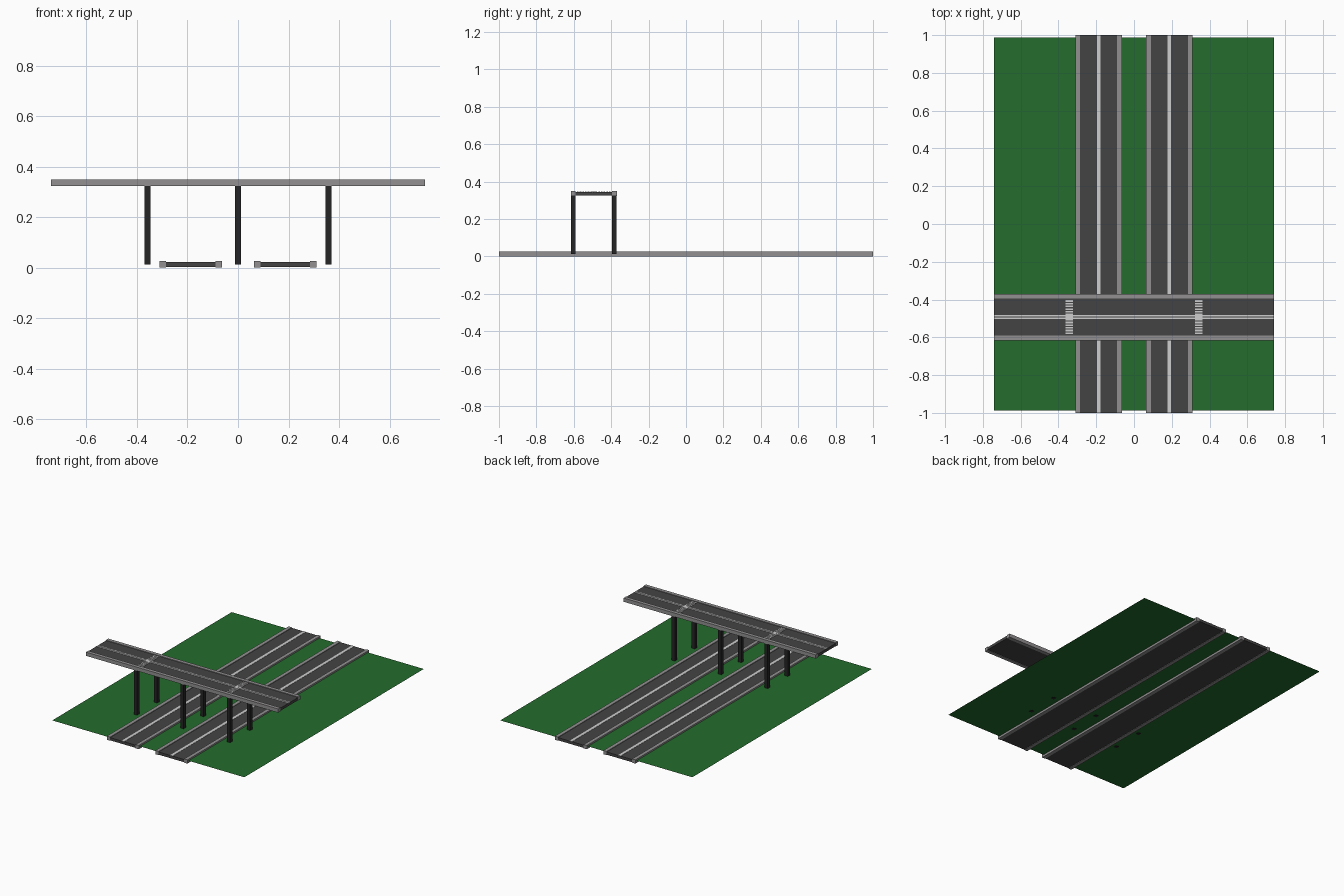
import bpy

if "Cube" in bpy.data.objects:
    bpy.data.objects.remove(bpy.data.objects["Cube"])


def material(name, rgb):
    m = bpy.data.materials.new(name)
    m.diffuse_color = (*rgb, 1)
    m.use_nodes = True
    m.node_tree.nodes["Principled BSDF"].inputs["Base Color"].default_value = m.diffuse_color
    return m


GRASS = material("grass green", (0.017, 0.15, 0.026))
ASPHALT = material("asphalt grey", (0.057, 0.057, 0.057))
KERB = material("kerb grey", (0.29, 0.28, 0.28))
PAINT = material("road paint", (0.62, 0.62, 0.62))
PILLAR = material("pillar black", (0.018, 0.018, 0.018))


def box(name, x, y, z, mat):
    """Box from (min, max) ranges on each axis."""
    r = (x, y, z)
    verts = [(x[i], y[j], z[k]) for i in (0, 1) for j in (0, 1) for k in (0, 1)]
    faces = [(0, 1, 3, 2), (4, 6, 7, 5), (0, 4, 5, 1),
             (2, 3, 7, 6), (0, 2, 6, 4), (1, 5, 7, 3)]
    me = bpy.data.meshes.new(name)
    me.from_pydata(verts, [], faces)
    me.materials.append(mat)
    ob = bpy.data.objects.new(name, me)
    bpy.context.collection.objects.link(ob)
    return ob


def road(name, along, centre, half_length, z0):
    """Asphalt slab with a kerb down each side; returns the placing helper."""
    def part(label, u, v, z, mat):
        v = (centre + v[0], centre + v[1])
        z = (z0 + z[0], z0 + z[1])
        x, y = (u, v) if along == "x" else (v, u)
        return box(name + "_" + label, x, y, z, mat)

    length = (-half_length, half_length)
    part("asphalt", length, (-0.098, 0.098), (0.003, 0.022), ASPHALT)
    part("kerb_a", length, (-0.123, -0.098), (0, 0.026), KERB)
    part("kerb_b", length, (0.098, 0.123), (0, 0.026), KERB)
    return part


# Grass sheet, pierced by the two lower roads
me = bpy.data.meshes.new("grass")
me.from_pydata([(-0.74, -0.987, 0.015), (0.74, -0.987, 0.015),
                (0.74, 0.987, 0.015), (-0.74, 0.987, 0.015)], [], [(0, 1, 2, 3)])
me.materials.append(GRASS)
bpy.context.collection.objects.link(bpy.data.objects.new("grass", me))

# Two parallel lower roads with a solid centre line
for side, cx in (("left", -0.187), ("right", 0.187)):
    part = road(side + "_road", "y", cx, 1.0, 0)
    part("centre_line", (-1, 1), (-0.01, 0.01), (0.022, 0.0235), PAINT)

# Overpass deck with a double centre line and two crossings
DECK_Y = -0.493
part = road("overpass", "x", DECK_Y, 0.74, 0.323)
for s in (-1, 1):
    part("double_line", (-0.74, 0.74), (s * 0.0065 - 0.0035, s * 0.0065 + 0.0035),
         (0.022, 0.0235), PAINT)
for cx in (-0.343, 0.343):
    for i in range(-6, 7):
        v = i * 0.0142
        part("crossing_stripe", (cx - 0.02, cx + 0.02), (v - 0.0042, v + 0.0042),
             (0.022, 0.024), PAINT)

# Square pillars under both deck edges
for cx in (-0.358, 0, 0.358):
    for cy in (DECK_Y - 0.1105, DECK_Y + 0.1105):
        box("pillar", (cx - 0.012, cx + 0.012), (cy - 0.012, cy + 0.012),
            (0.013, 0.324), PILLAR)
